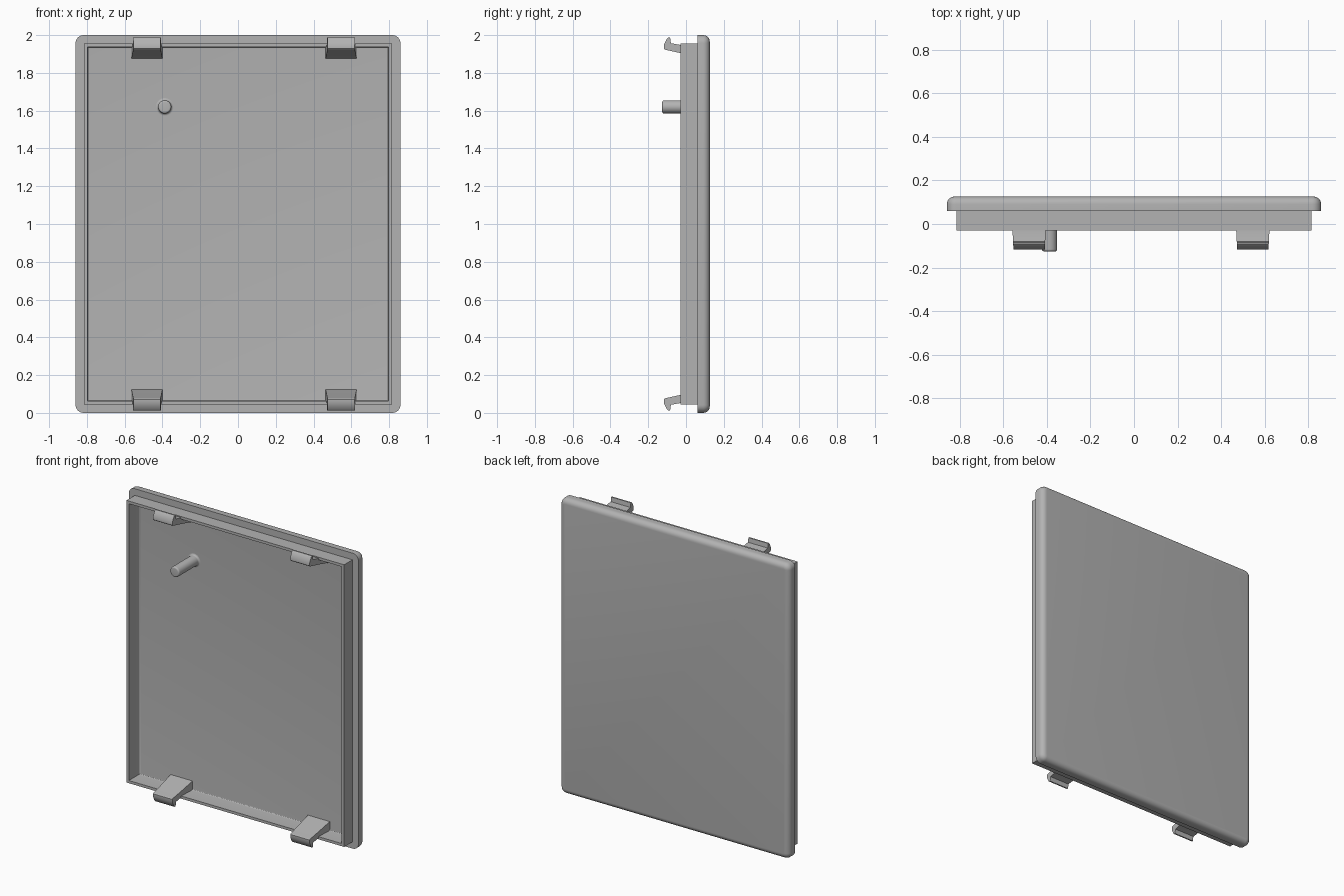
import bpy, bmesh, math

if "Cube" in bpy.data.objects:
    bpy.data.objects.remove(bpy.data.objects["Cube"], do_unlink=True)

# One grey plastic for everything
grey = bpy.data.materials.new("grey plastic")
grey.use_nodes = True
colour = (0.45, 0.45, 0.45, 1)
grey.diffuse_color = colour
grey.node_tree.nodes["Principled BSDF"].inputs["Base Color"].default_value = colour


def finish(name, bm, angle=35):
    bmesh.ops.remove_doubles(bm, verts=bm.verts, dist=1e-5)
    bmesh.ops.recalc_face_normals(bm, faces=bm.faces)
    mesh = bpy.data.meshes.new(name)
    bm.to_mesh(mesh)
    bm.free()
    mesh.materials.append(grey)
    ob = bpy.data.objects.new(name, mesh)
    bpy.context.collection.objects.link(ob)
    bpy.ops.object.select_all(action="DESELECT")
    ob.select_set(True)
    bpy.context.view_layer.objects.active = ob
    bpy.ops.object.shade_smooth_by_angle(angle=math.radians(angle))
    return ob


def loft(bm, loops):
    """Skin a list of closed point loops and cap both ends."""
    rings = [[bm.verts.new(p) for p in loop] for loop in loops]
    n = len(rings[0])
    for a, b in zip(rings, rings[1:]):
        for i in range(n):
            j = (i + 1) % n
            bm.faces.new((a[i], a[j], b[j], b[i]))
    bm.faces.new(rings[0])
    bm.faces.new(rings[-1])


def rounded_rect(half_w, half_h, r, y, steps=6):
    pts = []
    for q, (sx, sz) in enumerate([(1, 1), (-1, 1), (-1, -1), (1, -1)]):
        for k in range(steps + 1):
            a = (q + k / steps) * math.pi / 2
            pts.append((sx * (half_w - r) + r * math.cos(a), y,
                        1 + sz * (half_h - r) + r * math.sin(a)))
    return pts


def circle(x, z, r, y, n=32):
    return [(x + r * math.cos(t * math.tau / n), y, z + r * math.sin(t * math.tau / n))
            for t in range(n)]


BACK, SEAT, LIP, FLOOR = 0.126, 0.06, -0.029, 0.085
arc = [k / 6 * math.pi / 2 for k in range(7)]

# Cover: rounded back plate, stepped rim and hollow inside, as one skin
fillet, small = 0.035, 0.008
loops = []
for a in arc:
    inset = fillet * (1 - math.sin(a))
    loops.append(rounded_rect(0.86 - inset, 1 - inset, 0.042 - inset,
                              BACK - fillet * (1 - math.cos(a))))
loops.append(rounded_rect(0.86, 1, 0.042, SEAT))
for w, h, y in [(0.815, 0.955, SEAT), (0.815, 0.955, LIP), (0.797, 0.937, LIP)]:
    loops.append(rounded_rect(w, h, 0, y))
for a in arc:
    inset = small * (1 - math.cos(a))
    loops.append(rounded_rect(0.797 - inset, 0.937 - inset, 0,
                              FLOOR - small * (1 - math.sin(a))))
bm = bmesh.new()
loft(bm, loops)
finish("cover", bm)

# Snap clips: hooked wedge profile (y, z), slightly wider toward the floor
hook = [(0.09, 1.876), (-0.03, 1.905), (-0.112, 1.923), (-0.117, 1.928),
        (-0.117, 1.948), (-0.101, 1.98), (-0.093, 1.987), (-0.084, 1.987),
        (-0.08, 1.957), (-0.03, 1.948), (0.09, 1.948)]
for side, x in (("right", -0.482), ("left", 0.546)):
    for level, flip in (("upper", 1), ("lower", -1)):
        bm = bmesh.new()
        loft(bm, [[(x + s * (0.072 + 0.05 * (y + 0.117)), y, 1 + flip * (z - 1))
                   for y, z in hook] for s in (-1, 1)])
        finish(f"{side}_{level}_clip", bm, 30)

# Locating pin with flared foot and rounded tip
radius, tip, foot = 0.035, 0.01, 0.012
pin = [circle(-0.388, 1.62, radius + foot * (1 - math.sin(a)),
              FLOOR - foot * (1 - math.cos(a))) for a in arc]
pin += [circle(-0.388, 1.62, radius - tip * (1 - math.cos(a)),
               -0.126 + tip * (1 - math.sin(a))) for a in arc]
bm = bmesh.new()
loft(bm, pin)
finish("locating_pin", bm)
